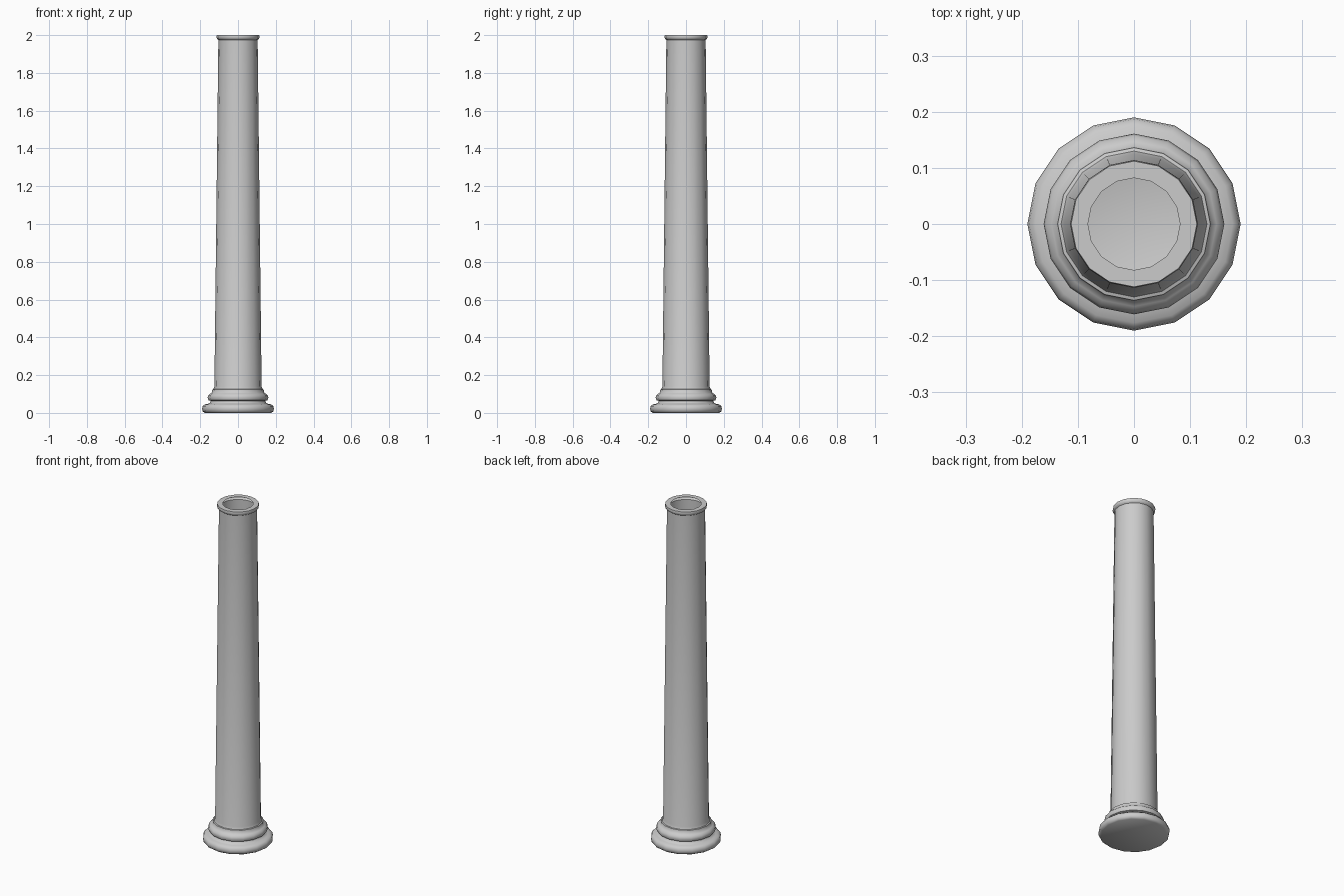
import bpy, bmesh, math

if "Cube" in bpy.data.objects:
    bpy.data.objects.remove(bpy.data.objects["Cube"])

SIDES = 16
stone = bpy.data.materials.new("light grey stone")
stone.diffuse_color = (0.6, 0.6, 0.6, 1)
stone.use_nodes = True
stone.node_tree.nodes["Principled BSDF"].inputs["Base Color"].default_value = stone.diffuse_color


def lathe(name, profile, cap_bottom=False):
    """Spin a (radius, height) profile around z."""
    bm = bmesh.new()
    rings = []
    for r, z in profile:
        rings.append([bm.verts.new((r * math.cos(2 * math.pi * i / SIDES),
                                    r * math.sin(2 * math.pi * i / SIDES), z))
                      for i in range(SIDES)])
    for a, b in zip(rings, rings[1:]):
        for i in range(SIDES):
            j = (i + 1) % SIDES
            bm.faces.new((a[i], a[j], b[j], b[i]))
    if cap_bottom:
        bm.faces.new(rings[0][::-1])
    me = bpy.data.meshes.new(name)
    bm.to_mesh(me)
    bm.free()
    me.materials.append(stone)
    ob = bpy.data.objects.new(name, me)
    bpy.context.collection.objects.link(ob)
    bpy.ops.object.select_all(action='DESELECT')
    ob.select_set(True)
    bpy.context.view_layer.objects.active = ob
    bpy.ops.object.shade_smooth_by_angle(angle=math.radians(50))
    return ob


# moulded base: two rounded rings with a hollow between, then a small fillet
lathe("column_base", [
    (0.176, 0.0), (0.187, 0.008), (0.19, 0.022), (0.187, 0.036), (0.176, 0.045),
    (0.162, 0.047), (0.148, 0.054), (0.145, 0.064),
    (0.156, 0.067), (0.161, 0.08), (0.157, 0.094), (0.147, 0.102),
    (0.138, 0.108), (0.136, 0.124), (0.130, 0.126)], cap_bottom=True)

# hollow tapering shaft, flaring slightly at the foot
lathe("column_shaft", [(0.130, 0.126), (0.125, 0.14), (0.104, 1.975)])

# rounded lip, turned inward around the open top
lathe("top_lip", [
    (0.104, 1.975), (0.111, 1.98), (0.114, 1.99), (0.112, 2.0), (0.082, 2.0)])
